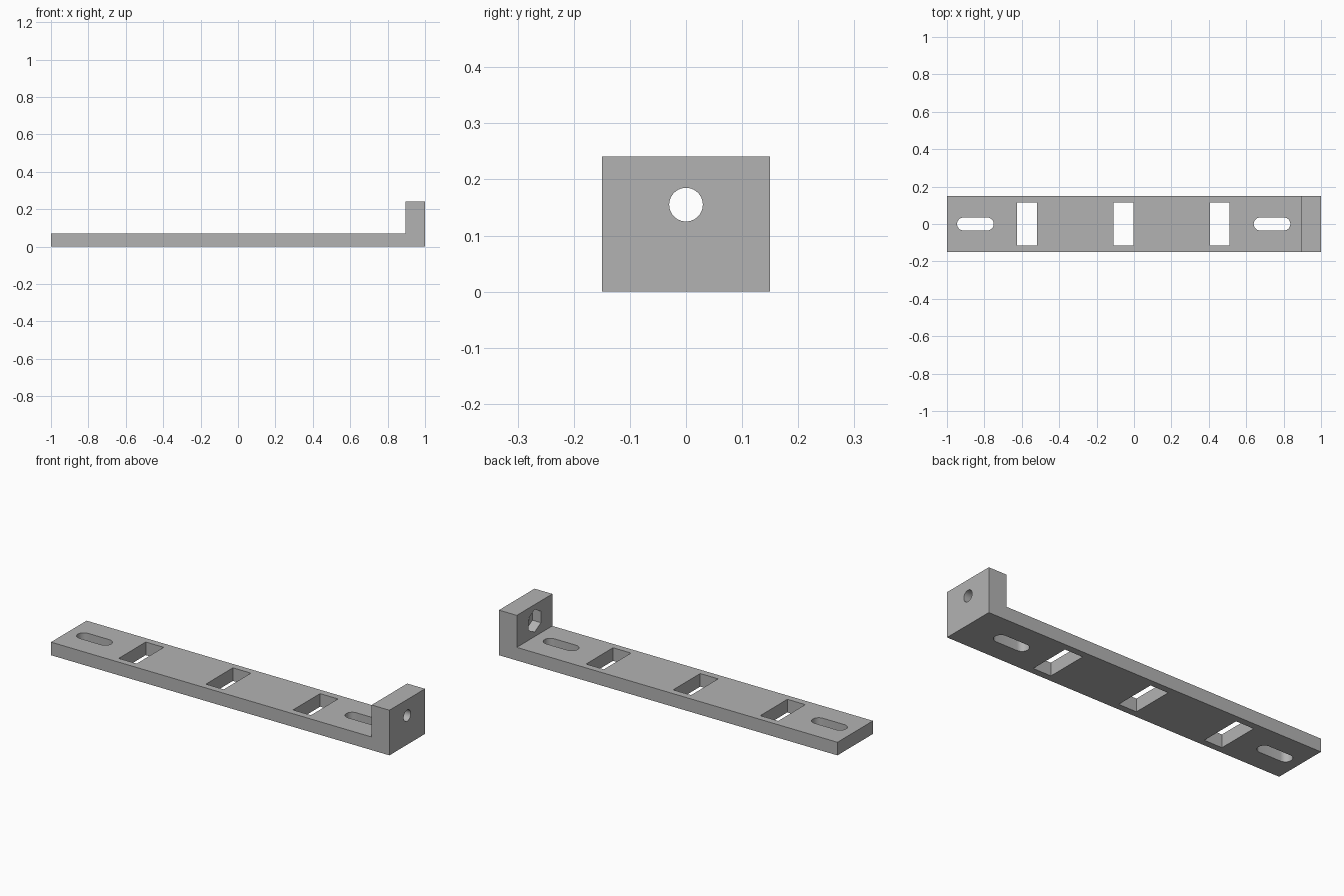
import bpy
from math import sin, cos, pi
from mathutils import Vector

cube = bpy.data.objects.get("Cube")
if cube:
    bpy.data.objects.remove(cube, do_unlink=True)

grey = bpy.data.materials.new("plain grey")
grey.use_nodes = True
colour = (0.45, 0.45, 0.45, 1)
grey.diffuse_color = colour
grey.node_tree.nodes["Principled BSDF"].inputs["Base Color"].default_value = colour


def prism(name, outline, axis, start, end):
    """Extrude a closed 2D outline along x, y or z."""
    def place(u, v, w):
        return {"x": (w, u, v), "y": (u, w, v), "z": (u, v, w)}[axis]
    n = len(outline)
    verts = [place(u, v, w) for w in (start, end) for u, v in outline]
    faces = [tuple(range(n))[::-1], tuple(range(n, 2 * n))]
    faces += [(i, (i + 1) % n, n + (i + 1) % n, n + i) for i in range(n)]
    mesh = bpy.data.meshes.new(name)
    mesh.from_pydata(verts, [], faces)
    # Mirrored axis order needs its faces turned outwards
    if axis == "y":
        mesh.flip_normals()
    mesh.materials.append(grey)
    obj = bpy.data.objects.new(name, mesh)
    bpy.context.collection.objects.link(obj)
    return obj


def arc(u, v, radius, start, end, steps):
    angles = [start + (end - start) * i / steps for i in range(steps + 1)]
    return [(u + radius * cos(a), v + radius * sin(a)) for a in angles]


def rectangle(u0, u1, v0, v1):
    return [(u0, v0), (u1, v0), (u1, v1), (u0, v1)]


# Flat bar with an upright end block, as one L-shaped body
profile = [(-1, 0), (1, 0), (1, 0.241), (0.895, 0.241), (0.895, 0.07), (-1, 0.07)]
bracket = prism("bracket", profile, "y", -0.15, 0.15)
cutters = []

# Rectangular windows through the bar
for x in (-0.572, -0.057, 0.458):
    cutters.append(prism("window_cutter", rectangle(x - 0.053, x + 0.053, -0.114, 0.114),
                         "z", -0.1, 0.2))

# Rounded mounting slots
for x in (-0.848, 0.738):
    outline = arc(x + 0.063, 0, 0.035, -pi / 2, pi / 2, 16)
    outline += arc(x - 0.063, 0, 0.035, pi / 2, pi * 1.5, 16)
    cutters.append(prism("slot_cutter", outline, "z", -0.1, 0.2))

# Bolt hole and six-sided nut pocket in the end block
hole = arc(0, 0.155, 0.03, 0, 2 * pi, 40)[:-1]
cutters.append(prism("bolt_hole_cutter", hole, "x", 0.8, 1.1))
pocket = arc(0, 0.155, 0.061, pi / 6, pi / 6 + 2 * pi, 6)[:-1]
cutters.append(prism("nut_pocket_cutter", pocket, "x", 0.8, 0.945))

bpy.context.view_layer.objects.active = bracket
for cutter in cutters:
    cutter.hide_render = True
    cut = bracket.modifiers.new("cut", "BOOLEAN")
    cut.operation = "DIFFERENCE"
    cut.solver = "EXACT"
    cut.object = cutter
    bpy.ops.object.modifier_apply(modifier=cut.name)
    bpy.data.objects.remove(cutter, do_unlink=True)

bpy.ops.object.select_all(action="DESELECT")
bracket.select_set(True)
bpy.ops.object.shade_smooth_by_angle(angle=pi / 6)
